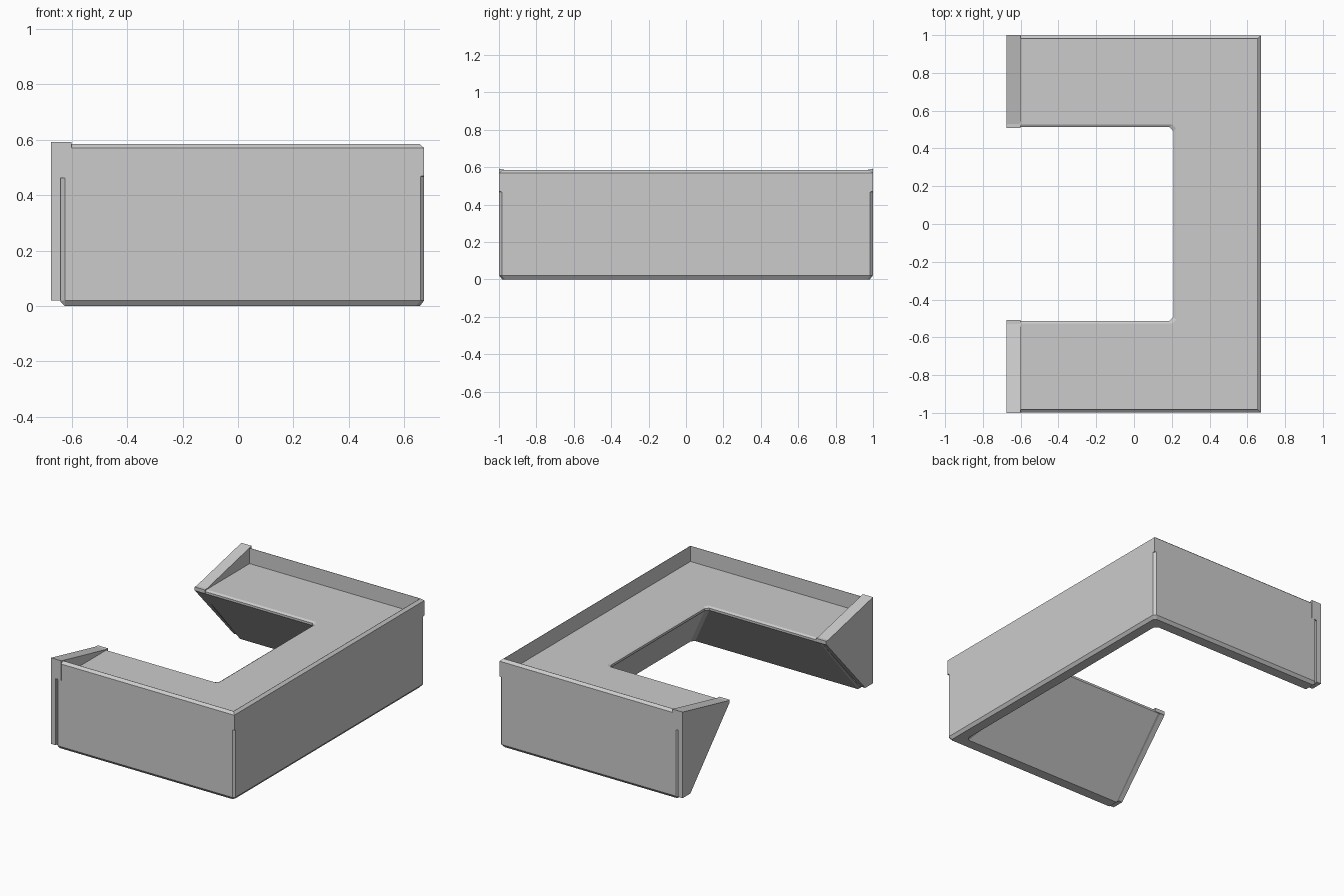
import bpy, bmesh

if "Cube" in bpy.data.objects:
    bpy.data.objects.remove(bpy.data.objects["Cube"])

X_OUT, Y_OUT = 0.672, 0.999     # outer corner of the counter
X_SCALE = 0.955                 # back run is slightly shallower than the arms
X_END = -0.64

# cross-section: (depth from outer face, height, corner chamfer)
PROFILE = [
    (0.085, 0.0, 0.02), (0.016, 0.0, 0.014), (0.0, 0.02, 0.014),
    (0.0, 0.468, 0.014), (0.0, 0.47, 0.0), (0.0, 0.57, 0.0),
    (0.018, 0.585, 0.0), (0.02, 0.585, 0.0), (0.02, 0.482, 0.0),
    (0.472, 0.482, 0.02), (0.486, 0.474, 0.02), (0.486, 0.46, 0.02),
]


def make_object(name, bm):
    bmesh.ops.remove_doubles(bm, verts=bm.verts, dist=1e-5)
    bmesh.ops.recalc_face_normals(bm, faces=bm.faces)
    mesh = bpy.data.meshes.new(name)
    bm.to_mesh(mesh)
    bm.free()
    obj = bpy.data.objects.new(name, mesh)
    bpy.context.collection.objects.link(obj)
    return obj


def half_rings(side):
    """Rings from the open end of one arm to its corner."""
    end, start, arm, wall = [], [], [], []
    for d, z, c in PROFILE:
        x, y = X_OUT - d * X_SCALE, Y_OUT - d
        end.append((X_END, side * min(y, Y_OUT - 0.014), max(z, 0.014)))
        start.append((X_END + 0.015, side * y, z))
        arm.append((x - c, side * y, z))
        wall.append((x, side * (y - c), z))
    return [end, start, arm, wall]


# U-shaped counter: section swept along both arms and the back run
bm = bmesh.new()
rings = half_rings(-1) + half_rings(1)[::-1]
rings = [[bm.verts.new(p) for p in ring] for ring in rings]
n = len(PROFILE)
for a, b in zip(rings, rings[1:]):
    for i in range(n):
        j = (i + 1) % n
        bm.faces.new((a[i], a[j], b[j], b[i]))
bm.faces.new(rings[0])
bm.faces.new(rings[-1])
make_object("counter", bm)


def end_plate(name, outline, x0, x1, side):
    """Extrude a (y, z) outline along x."""
    bm = bmesh.new()
    face = bm.faces.new([bm.verts.new((x0, side * y, z)) for y, z in outline])
    ext = bmesh.ops.extrude_face_region(bm, geom=[face])
    verts = [v for v in ext["geom"] if isinstance(v, bmesh.types.BMVert)]
    bmesh.ops.translate(bm, verts=verts, vec=(x1 - x0, 0, 0))
    make_object(name, bm)


# end panels with a sloped cap on each arm
panel = [(1.0, 0.02), (1.0, 0.462), (0.511, 0.462), (0.918, 0.02)]
cap = [(1.0, 0.462), (1.0, 0.592), (0.53, 0.487), (0.508, 0.487), (0.508, 0.462)]
for label, side in (("front", -1), ("rear", 1)):
    end_plate(label + "_end_panel", panel, -0.675, X_END, side)
    end_plate(label + "_end_cap", cap, -0.675, -0.60, side)
